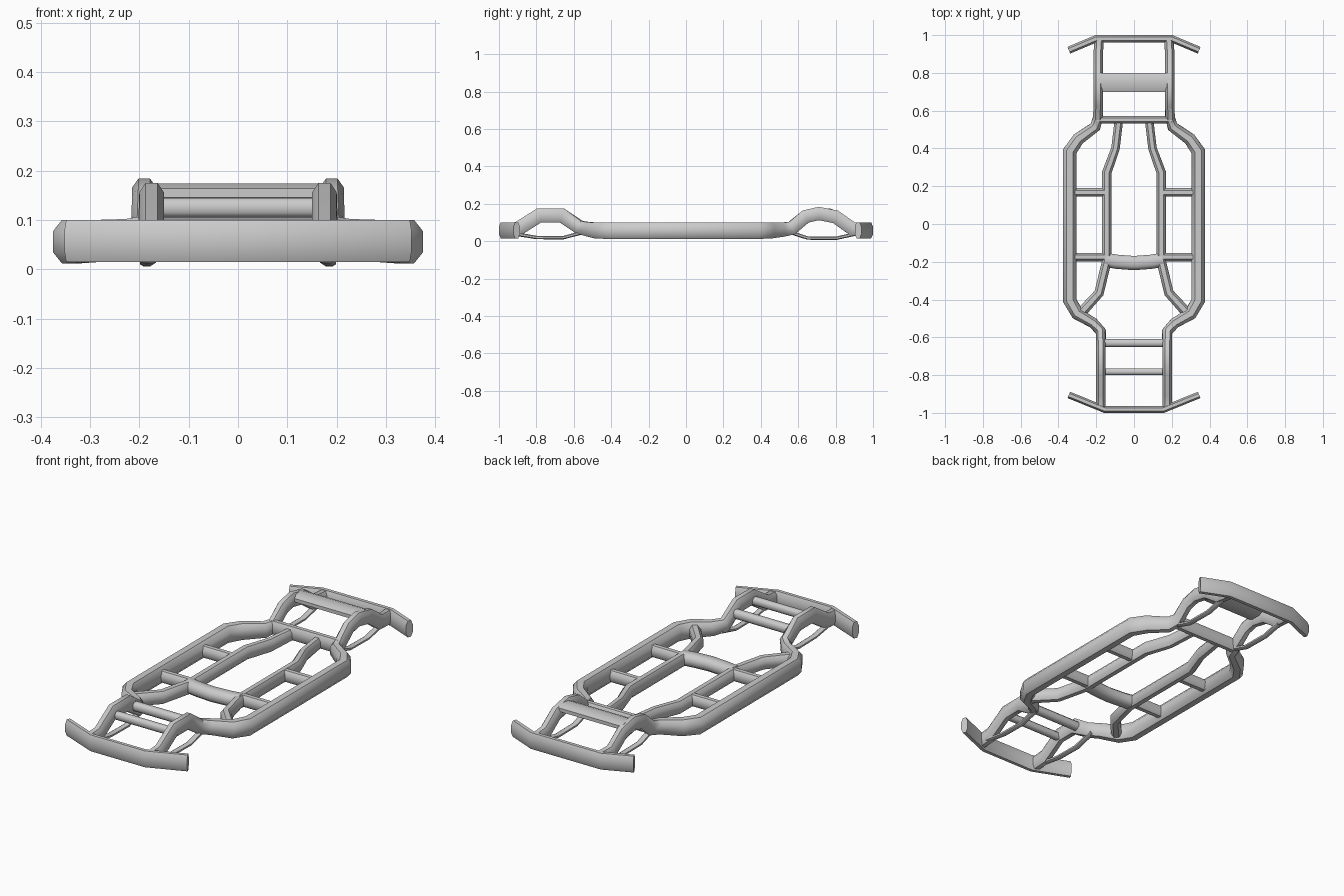
import bpy, bmesh, math
from mathutils import Vector

if "Cube" in bpy.data.objects:
    bpy.data.objects.remove(bpy.data.objects["Cube"])

# Chamfered tube cross-section (unit box)
C = 0.26
SECTION = [(-.5, -.5 + C), (-.5 + C, -.5), (.5 - C, -.5), (.5, -.5 + C),
           (.5, .5 - C), (.5 - C, .5), (-.5 + C, .5), (-.5, .5 - C)]
UP = Vector((0, 0, 1))


def miter(v1, v2):
    if v1.length < 1e-6 or v2.length < 1e-6:
        return 1.0
    return 1 / max(math.cos(v1.angle(v2) / 2), 0.6)


def tube(name, path):
    """Sweep the section along points (x, y, z, width, height)."""
    pts = [Vector(p[:3]) for p in path]
    dirs = [(b - a).normalized() for a, b in zip(pts, pts[1:])]
    bm = bmesh.new()
    rings = []
    for i, p in enumerate(pts):
        a, b = dirs[max(i - 1, 0)], dirs[min(i, len(dirs) - 1)]
        t = (a + b).normalized()
        side = t.cross(UP).normalized()
        up = side.cross(t)
        w = path[i][3] * miter(Vector((a.x, a.y)), Vector((b.x, b.y)))
        h = path[i][4] * miter(Vector((math.hypot(a.x, a.y), a.z)),
                               Vector((math.hypot(b.x, b.y), b.z)))
        rings.append([bm.verts.new(p + side * u * w + up * v * h) for u, v in SECTION])
    n = len(SECTION)
    for r, s in zip(rings, rings[1:]):
        for k in range(n):
            bm.faces.new((r[k], r[(k + 1) % n], s[(k + 1) % n], s[k]))
    bm.faces.new(rings[0])
    bm.faces.new(rings[-1])
    bmesh.ops.recalc_face_normals(bm, faces=bm.faces)
    me = bpy.data.meshes.new(name)
    bm.to_mesh(me)
    bm.free()
    ob = bpy.data.objects.new(name, me)
    bpy.context.collection.objects.link(ob)
    bpy.ops.object.select_all(action='DESELECT')
    ob.select_set(True)
    bpy.context.view_layer.objects.active = ob
    bpy.ops.object.shade_smooth_by_angle(angle=math.radians(50))
    return ob


def pair(name, path):
    """Left and right copies of a tube."""
    for label, s in (("right", 1), ("left", -1)):
        tube(f"{name}_{label}", [(s * p[0], *p[1:]) for p in path])


def across(name, half):
    """Symmetric tube; half runs from the right end to the centre side."""
    tube(name, half + [(-p[0], *p[1:]) for p in reversed(half) if p[0] > 0])


# Main side rails with front and rear axle arches
pair("side_rail", [
    (.175, -.97, .06, .05, .075), (.175, -.90, .065, .05, .075),
    (.175, -.785, .138, .05, .075), (.175, -.665, .138, .05, .075),
    (.175, -.57, .075, .05, .07), (.215, -.525, .065, .055, .075),
    (.30, -.475, .057, .065, .085), (.34, -.405, .056, .07, .088),
    (.34, .385, .056, .07, .088), (.295, .45, .058, .065, .085),
    (.205, .515, .062, .055, .075), (.19, .565, .07, .05, .07),
    (.19, .64, .132, .05, .07), (.19, .71, .148, .05, .07),
    (.19, .80, .13, .05, .07), (.19, .89, .066, .05, .07),
    (.185, .97, .06, .05, .075)])

# Thin braces under the arches
pair("front_lower_brace", [
    (.18, -.92, .04, .028, .02), (.18, -.80, .02, .028, .018),
    (.18, -.66, .018, .028, .018), (.18, -.54, .05, .028, .02)])
pair("rear_lower_brace", [
    (.185, .55, .05, .028, .02), (.185, .65, .017, .028, .018),
    (.185, .80, .015, .028, .018), (.185, .91, .04, .028, .02)])

# Bumpers
across("front_bumper", [(.345, -.905, .058, .036, .085), (.155, -.982, .058, .036, .085)])
across("rear_bumper", [(.345, .92, .058, .038, .085), (.20, .981, .058, .038, .085)])

# Inner floor rails
pair("inner_rail", [
    (.08, .55, .06, .045, .06), (.098, .40, .055, .045, .065),
    (.145, .27, .053, .05, .065), (.145, -.20, .053, .05, .065),
    (.185, -.365, .053, .05, .065), (.285, -.475, .055, .055, .065)])

# Outriggers tying the inner rails to the side rails
for y, label in ((.167, "rear"), (-.175, "front")):
    pair(f"{label}_outrigger", [(.14, y, .055, .045, .06), (.33, y, .055, .045, .06)])

# Cross members
across("floor_cross_member", [
    (.15, -.19, .055, .075, .065), (.09, -.20, .055, .075, .065),
    (0, -.207, .055, .075, .065)])
across("rear_cross_member", [(.20, .552, .068, .042, .07)])
across("rear_arch_plate", [(.19, .75, .155, .10, .038)])
across("front_arch_bar_a", [(.175, -.63, .115, .042, .045)])
across("front_arch_bar_b", [(.175, -.782, .125, .036, .04)])
